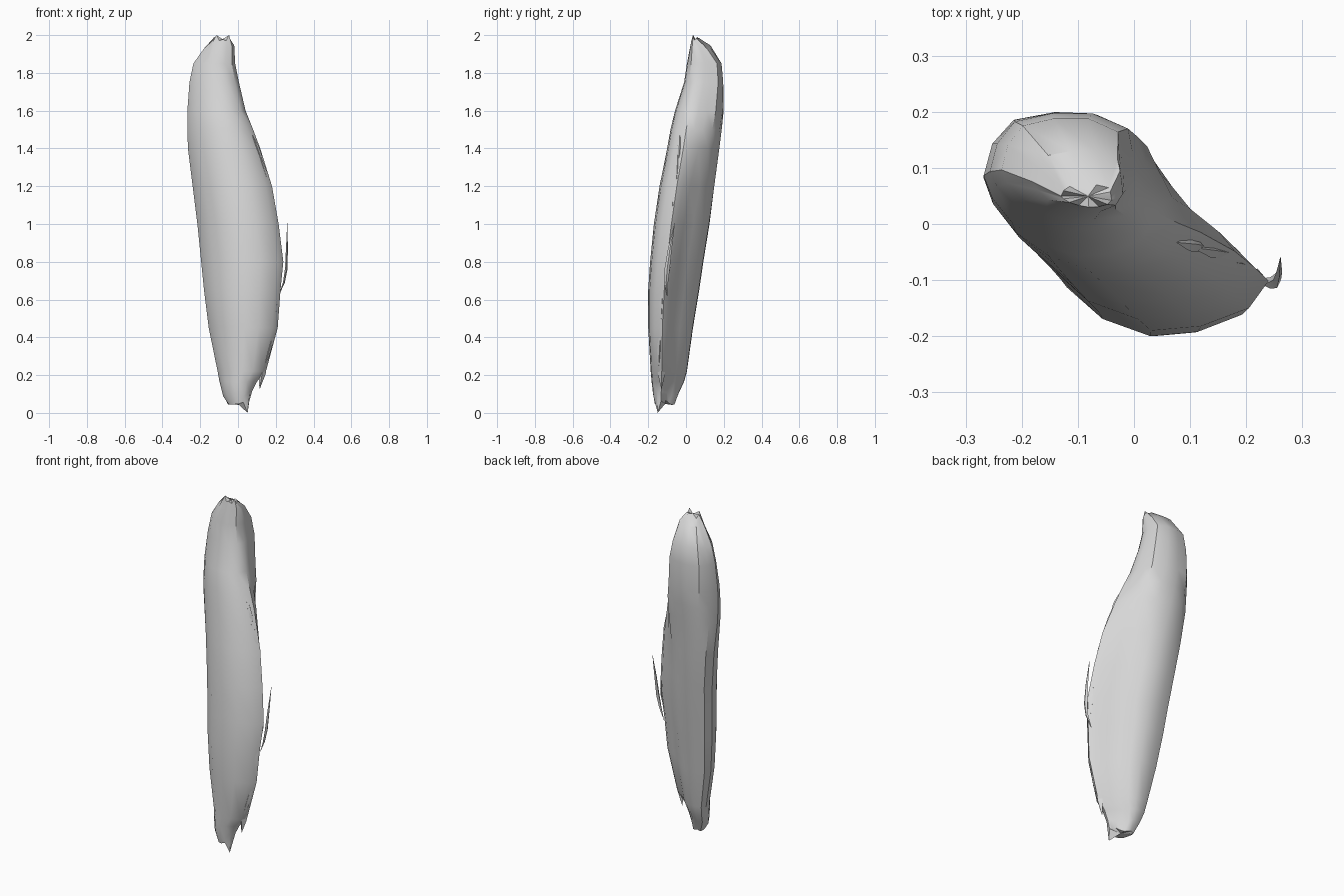
import bpy, bmesh, math, random
from mathutils import Vector

if "Cube" in bpy.data.objects:
    bpy.data.objects.remove(bpy.data.objects["Cube"])

random.seed(4)
wood = bpy.data.materials.new("weathered grey")
wood.diffuse_color = (0.68, 0.68, 0.68, 1)
wood.use_nodes = True
wood.node_tree.nodes["Principled BSDF"].inputs["Base Color"].default_value = wood.diffuse_color

# Lower cross-section: rounded front and back, thin edge on the right
SECTION = [(-0.195, 0.032), (-0.173, 0.073), (-0.112, 0.09), (-0.03, 0.087), (0.03, 0.055),
           (0.085, 0.008), (0.147, -0.04), (0.207, -0.072), (0.24, -0.102), (0.205, -0.15),
           (0.12, -0.182), (0.03, -0.19), (-0.062, -0.158), (-0.13, -0.1), (-0.176, -0.035)]
LOWER = [((x + 0.195) / 0.435, (y + 0.19) / 0.28) for x, y in SECTION]

# Upper cross-section: fuller, with a broad flat right side
UPPER = [(0, 0.5), (0.05, 0.74), (0.17, 0.93), (0.42, 1), (0.7, 1), (0.94, 0.87), (0.97, 0.68),
         (0.99, 0.5), (1, 0.3), (0.92, 0.12), (0.75, 0.02), (0.55, 0), (0.35, 0.08),
         (0.17, 0.21), (0.05, 0.37)]

# Height, left, right, front and back limits, share of the upper section
LEVELS = [(0.055, -0.055, 0.06, -0.165, -0.06, 0), (0.10, -0.085, 0.075, -0.175, -0.035, 0),
          (0.165, -0.098, 0.10, -0.182, -0.01, 0), (0.22, -0.108, 0.148, -0.187, 0.005, 0),
          (0.45, -0.155, 0.21, -0.20, 0.037, 0), (0.65, -0.18, 0.225, -0.20, 0.07, 0),
          (0.80, -0.195, 0.24, -0.19, 0.092, 0), (1.00, -0.215, 0.215, -0.17, 0.125, 0.03),
          (1.20, -0.24, 0.18, -0.14, 0.152, 0.12), (1.40, -0.265, 0.118, -0.10, 0.178, 0.45),
          (1.50, -0.268, 0.08, -0.082, 0.19, 0.65), (1.60, -0.268, 0.04, -0.058, 0.20, 0.8),
          (1.75, -0.257, 0.005, -0.01, 0.197, 1), (1.85, -0.236, -0.015, 0.005, 0.188, 1),
          (1.93, -0.18, -0.02, 0.02, 0.13, 1), (1.98, -0.13, -0.04, 0.03, 0.07, 1)]


def loft(name, rings, angle):
    """Skin a list of closed rings and cap both ends."""
    bm = bmesh.new()
    loops = [[bm.verts.new(p) for p in ring] for ring in rings]
    n = len(rings[0])
    for a, b in zip(loops, loops[1:]):
        for i in range(n):
            j = (i + 1) % n
            bm.faces.new((a[i], a[j], b[j], b[i]))
    for ring in (loops[0], loops[-1]):
        mid = bm.verts.new(sum((v.co for v in ring), Vector()) / n)
        for i in range(n):
            bm.faces.new((ring[i], ring[(i + 1) % n], mid))
    bmesh.ops.recalc_face_normals(bm, faces=bm.faces)
    mesh = bpy.data.meshes.new(name)
    bm.to_mesh(mesh)
    bm.free()
    mesh.materials.append(wood)
    ob = bpy.data.objects.new(name, mesh)
    bpy.context.collection.objects.link(ob)
    bpy.ops.object.select_all(action='DESELECT')
    ob.select_set(True)
    bpy.context.view_layer.objects.active = ob
    bpy.ops.object.shade_smooth_by_angle(angle=math.radians(angle))
    return ob


def splinter(name, path, width, thick):
    """Tapered four-sided sliver along a path, lying against the thin edge."""
    rings = []
    for k, p in enumerate(path):
        f = 0.08 + 0.92 * math.sin(math.pi * k / (len(path) - 1))
        x, y, z = p
        rings.append([(x - thick * f, y, z), (x, y - width * f, z),
                      (x + thick * f, y, z), (x, y + width * f, z)])
    return loft(name, rings, 30)


# Log body with broken, uneven ends
rings = []
last = len(LEVELS) - 1
for k, (z, x0, x1, y0, y1, top) in enumerate(LEVELS):
    ring = []
    for i, (lo, up) in enumerate(zip(LOWER, UPPER)):
        u = lo[0] + (up[0] - lo[0]) * top
        v = lo[1] + (up[1] - lo[1]) * top
        dz = 0.0
        if k in (0, last):
            dz = random.uniform(-0.015, 0.015)
        elif k in (1, last - 1):
            dz = random.uniform(-0.02, 0.02)
        if k == 0 and i == 9:
            dz = -z                      # hanging splinter at the foot
        if k == last and i in (9, 13):
            dz = 2.0 - z                 # two peaks of the crown
        ring.append((x0 + u * (x1 - x0), y0 + v * (y1 - y0), z + dz))
    rings.append(ring)
loft("log_body", rings, 35)

# Hooked sliver standing off the right edge
splinter("hooked_splinter", [(0.215, -0.10, 0.62), (0.243, -0.105, 0.69), (0.255, -0.10, 0.76),
                             (0.259, -0.085, 0.87), (0.261, -0.06, 1.005)], 0.014, 0.007)

# Tooth hanging at the lower right
splinter("foot_tooth", [(0.155, -0.13, 0.33), (0.128, -0.13, 0.21), (0.115, -0.13, 0.13)],
         0.02, 0.02)

# Torn bark slivers along the thin right edge
EDGE = [(0.24, 0.20, -0.145), (0.42, 0.30, -0.135), (0.68, 0.28, -0.10),
        (0.92, 0.30, -0.08), (1.14, 0.26, -0.055), (1.33, 0.14, -0.04)]


def edge_x(z):
    for a, b in zip(LEVELS, LEVELS[1:]):
        if a[0] <= z <= b[0]:
            return a[2] + (b[2] - a[2]) * (z - a[0]) / (b[0] - a[0])


for n, (z, length, y) in enumerate(EDGE):
    path = [(edge_x(z + length * t) - 0.014, y + 0.05 * length * t, z + length * t)
            for t in (0, 0.3, 0.6, 1)]
    splinter(f"bark_sliver_{n + 1}", path, 0.014, 0.012)
